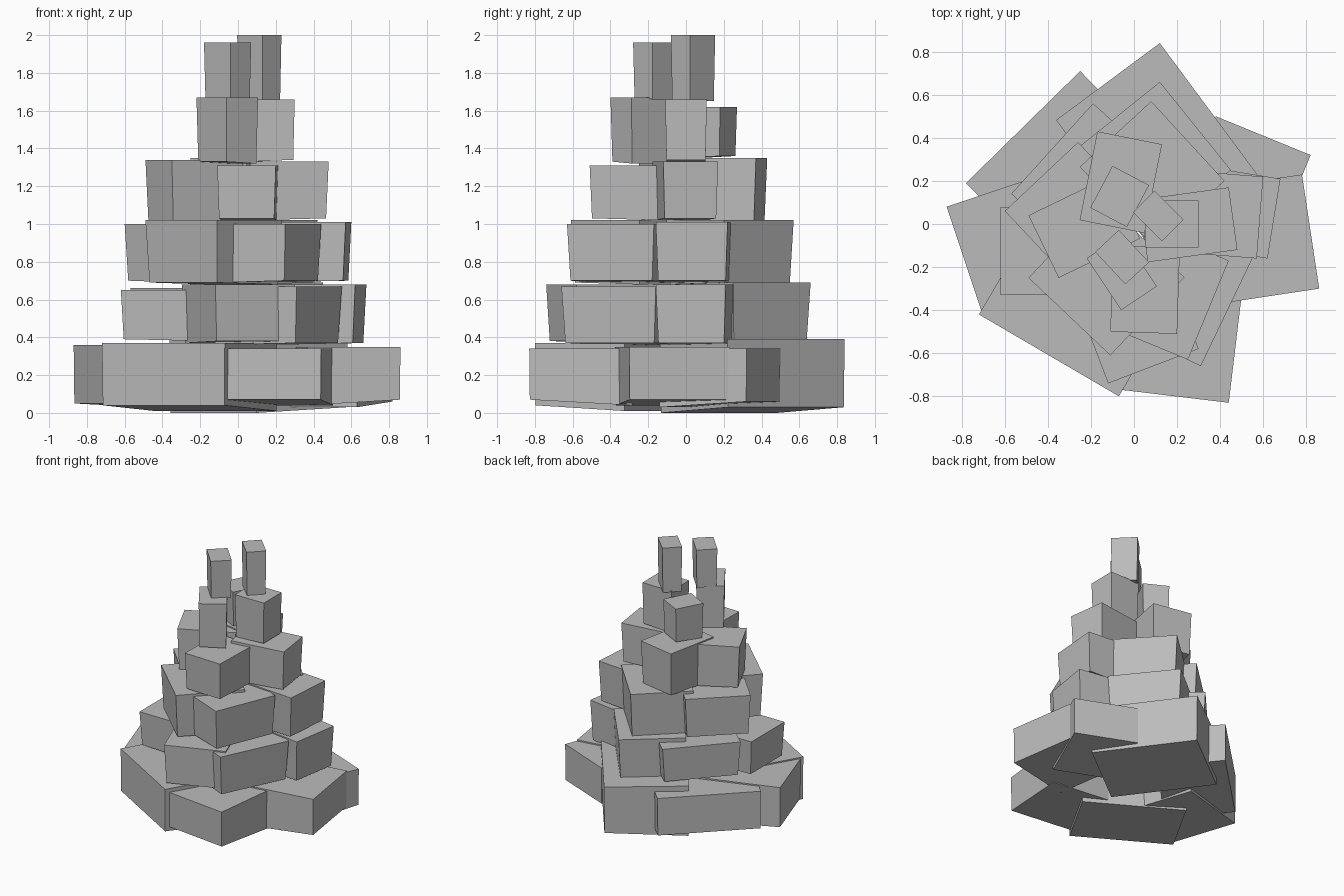
import bpy
import bmesh
from mathutils import Vector

cube = bpy.data.objects.get("Cube")
if cube:
    bpy.data.objects.remove(cube, do_unlink=True)

# One plain grey for every stone
stone_grey = bpy.data.materials.new("stone_grey")
stone_grey.use_nodes = True
stone_grey.diffuse_color = (.5, .5, .5, 1)
shader = next(n for n in stone_grey.node_tree.nodes if n.type == 'BSDF_PRINCIPLED')
shader.inputs["Base Color"].default_value = stone_grey.diffuse_color
shader.inputs["Roughness"].default_value = .8


def build_stone(name, start, end, depth, bottom, top, flare, dip):
    """Block with its outer face from start to end and its body reaching inward."""
    start, end = Vector(start), Vector(end)
    along = (end - start).normalized()
    inward = Vector((-along.y, along.x)) * depth
    plan = [start, end, end + inward, start + inward]
    middle = sum(plan, Vector((0, 0))) / len(plan)

    bm = bmesh.new()
    lower, upper = [], []
    for i, corner in enumerate(plan):
        inner = i > 1
        foot = middle + (corner - middle) * flare
        lower.append(bm.verts.new((foot.x, foot.y, bottom - dip * inner)))
        upper.append(bm.verts.new((corner.x, corner.y, top)))
    bm.faces.new(lower[::-1])
    bm.faces.new(upper)
    for i in range(len(plan)):
        j = (i + 1) % len(plan)
        bm.faces.new((lower[i], lower[j], upper[j], upper[i]))
    bmesh.ops.recalc_face_normals(bm, faces=bm.faces)

    mesh = bpy.data.meshes.new(name)
    bm.to_mesh(mesh)
    bm.free()
    mesh.materials.append(stone_grey)
    stone = bpy.data.objects.new(name, mesh)
    bpy.context.collection.objects.link(stone)
    return stone


def build_tier(tier_name, stones, flare=.94, dip=.01):
    """Ring of stones: outer start, outer end, depth, bottom, top."""
    for number, (start, end, depth, bottom, top) in enumerate(stones, start=1):
        build_stone(f"{tier_name}_stone_{number}", start, end, depth,
                    bottom, top, flare, dip)


# Widest ring on the ground
build_tier("base", [
    ((-.87, .08), (-.71, -.4), .6, .05, .36),
    ((-.72, -.42), (-.07, -.8), .55, .04, .37),
    ((-.06, -.77), (.44, -.83), .55, .07, .34),
    ((.86, -.3), (.78, .23), .5, .07, .35),
    ((.82, .32), (.38, .5), .5, .06, .34),
    ((.58, .22), (.12, .84), .6, .03, .39),
    ((-.25, .71), (-.78, .19), .5, .06, .35),
], flare=.99, dip=.03)

# Second ring
build_tier("second", [
    ((-.62, .08), (-.62, -.33), .5, .39, .65),
    ((-.12, -.74), (.3, -.58), .5, .38, .68),
    ((.31, -.66), (.55, -.16), .5, .37, .67),
    ((.62, -.16), (.68, .21), .5, .37, .68),
    ((.45, .25), (.12, .66), .48, .38, .69),
    ((-.19, .56), (-.57, .14), .45, .4, .66),
])

# Third ring
build_tier("third", [
    ((-.49, -.25), (-.11, -.61), .5, .69, 1.02),
    ((.25, -.63), (.44, -.17), .4, .7, 1.0),
    ((.57, -.16), (.6, .22), .5, .7, 1.01),
    ((.42, .2), (.08, .57), .45, .69, 1.02),
    ((-.26, .38), (-.6, .06), .42, .7, 1.0),
])

# Fourth ring
build_tier("fourth", [
    ((-.49, .04), (-.35, -.25), .42, 1.02, 1.34),
    ((-.11, -.5), (.2, -.51), .4, 1.03, 1.31),
    ((.48, -.12), (.44, .17), .42, 1.03, 1.33),
    ((.13, .37), (-.17, .43), .42, 1.02, 1.35),
])

# Fifth ring
build_tier("fifth", [
    ((-.22, -.16), (-.06, -.4), .2, 1.33, 1.67),
    ((.3, -.11), (.3, .11), .25, 1.34, 1.66),
    ((.07, .18), (-.1, .27), .22, 1.36, 1.62),
])

# Two upright stones at the summit
build_tier("summit", [
    ((-.18, -.13), (-.04, -.28), .15, 1.67, 1.96),
    ((.13, -.08), (.23, .02), .19, 1.66, 2),
])
